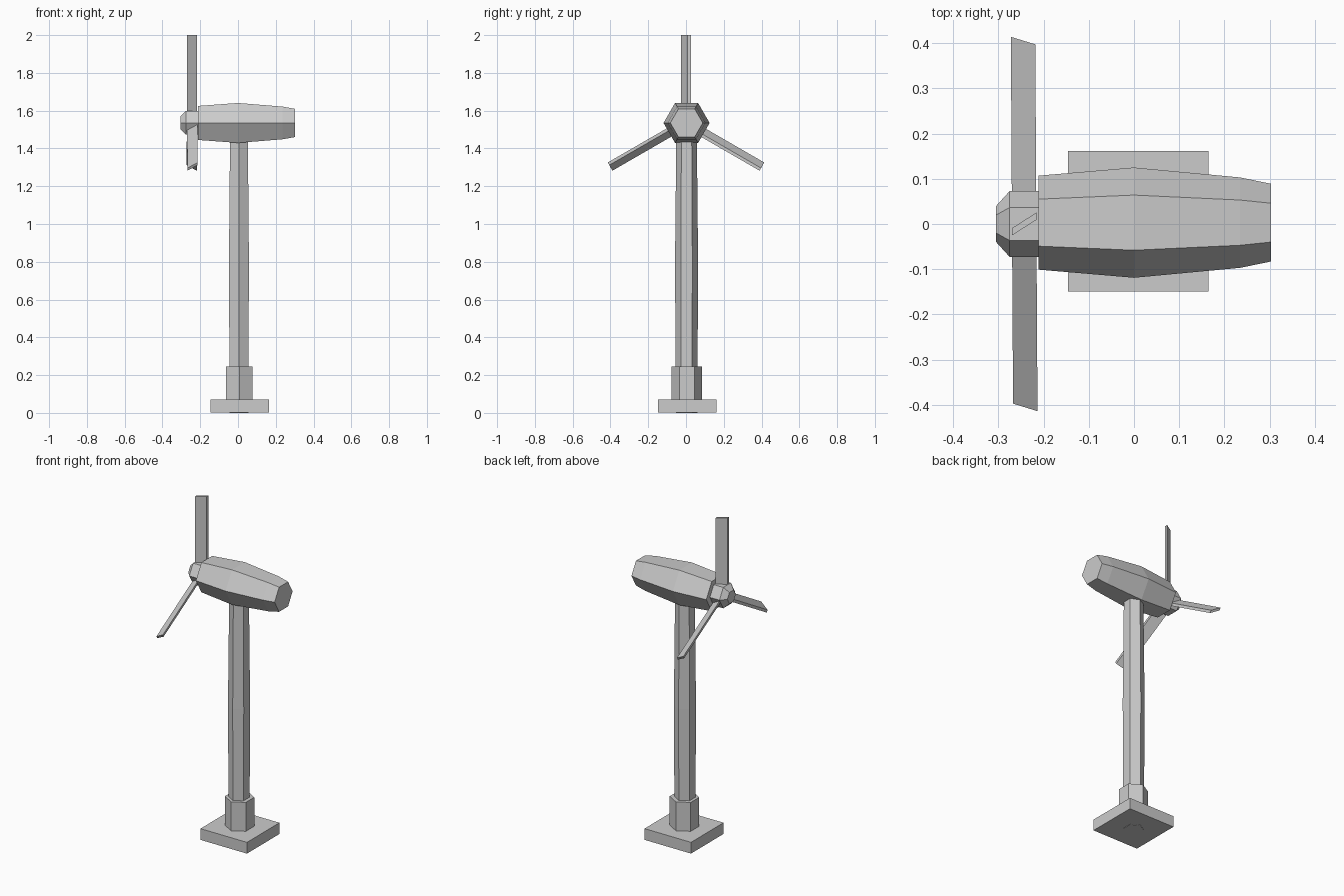
import bpy
import bmesh
from math import radians, cos, sin, tau
from mathutils import Matrix, Vector

cube = bpy.data.objects.get("Cube")
if cube:
    bpy.data.objects.remove(cube, do_unlink=True)

# One light grey for the whole turbine
grey = bpy.data.materials.new("light_grey")
grey.use_nodes = True
grey.diffuse_color = (0.6, 0.6, 0.6, 1)
grey.node_tree.nodes["Principled BSDF"].inputs["Base Color"].default_value = (0.6, 0.6, 0.6, 1)


def finish(name, bm):
    bmesh.ops.recalc_face_normals(bm, faces=bm.faces)
    mesh = bpy.data.meshes.new(name)
    bm.to_mesh(mesh)
    bm.free()
    mesh.materials.append(grey)
    obj = bpy.data.objects.new(name, mesh)
    bpy.context.collection.objects.link(obj)
    return obj


def loft(name, rings):
    """Skin equal-length point rings and cap both ends."""
    bm = bmesh.new()
    loops = [[bm.verts.new(p) for p in ring] for ring in rings]
    n = len(loops[0])
    for a, b in zip(loops, loops[1:]):
        for i in range(n):
            j = (i + 1) % n
            bm.faces.new((a[i], a[j], b[j], b[i]))
    bm.faces.new(loops[0])
    bm.faces.new(loops[-1])
    return finish(name, bm)


def hex_column(name, x, y, sections):
    """Upright hexagonal column with corners on the y axis."""
    return loft(name, [[(x + r * sin(tau * i / 6), y + r * cos(tau * i / 6), z)
                        for i in range(6)] for z, r in sections])


def hex_barrel(name, y, z, sections):
    """Hexagonal barrel along x with a flat top and bottom."""
    return loft(name, [[(x, y + r * cos(tau * i / 6), z + r * sin(tau * i / 6))
                        for i in range(6)] for x, r in sections])


# Square footing
bm = bmesh.new()
bmesh.ops.create_cube(bm, size=1, matrix=Matrix.Translation((0.009, 0.006, 0.036))
                      @ Matrix.Diagonal((0.311, 0.311, 0.068, 1)))
finish("footing", bm)

# Tower and its collar
hex_column("collar", 0.007, 0.005, [(0.05, 0.081), (0.245, 0.081)])
hex_column("tower", 0.005, 0.003, [(0, 0.057), (0.8, 0.061), (1.5, 0.054)])

# Nacelle
hex_barrel("nacelle", 0.003, 1.535,
           [(-0.211, 0.104), (0, 0.122), (0.235, 0.1), (0.303, 0.086)])

# Rotor: hub and three pitched blades
HUB_Z = 1.536
hex_barrel("hub", 0, HUB_Z, [(-0.305, 0.04), (-0.275, 0.073), (-0.211, 0.073)])

section = [(-0.027, -0.025), (0.027, 0.009), (0.027, 0.025), (-0.027, -0.009)]
yaw = Matrix.Rotation(0.006, 4, "Z")
for k, name in enumerate(("blade_top", "blade_back", "blade_front")):
    place = (Matrix.Translation((-0.243, 0, HUB_Z)) @ yaw
             @ Matrix.Rotation(radians(-120 * k), 4, "X"))
    loft(name, [[place @ Vector((x, y, h)) for x, y in section]
                for h in (0.03, 2 - HUB_Z)])
